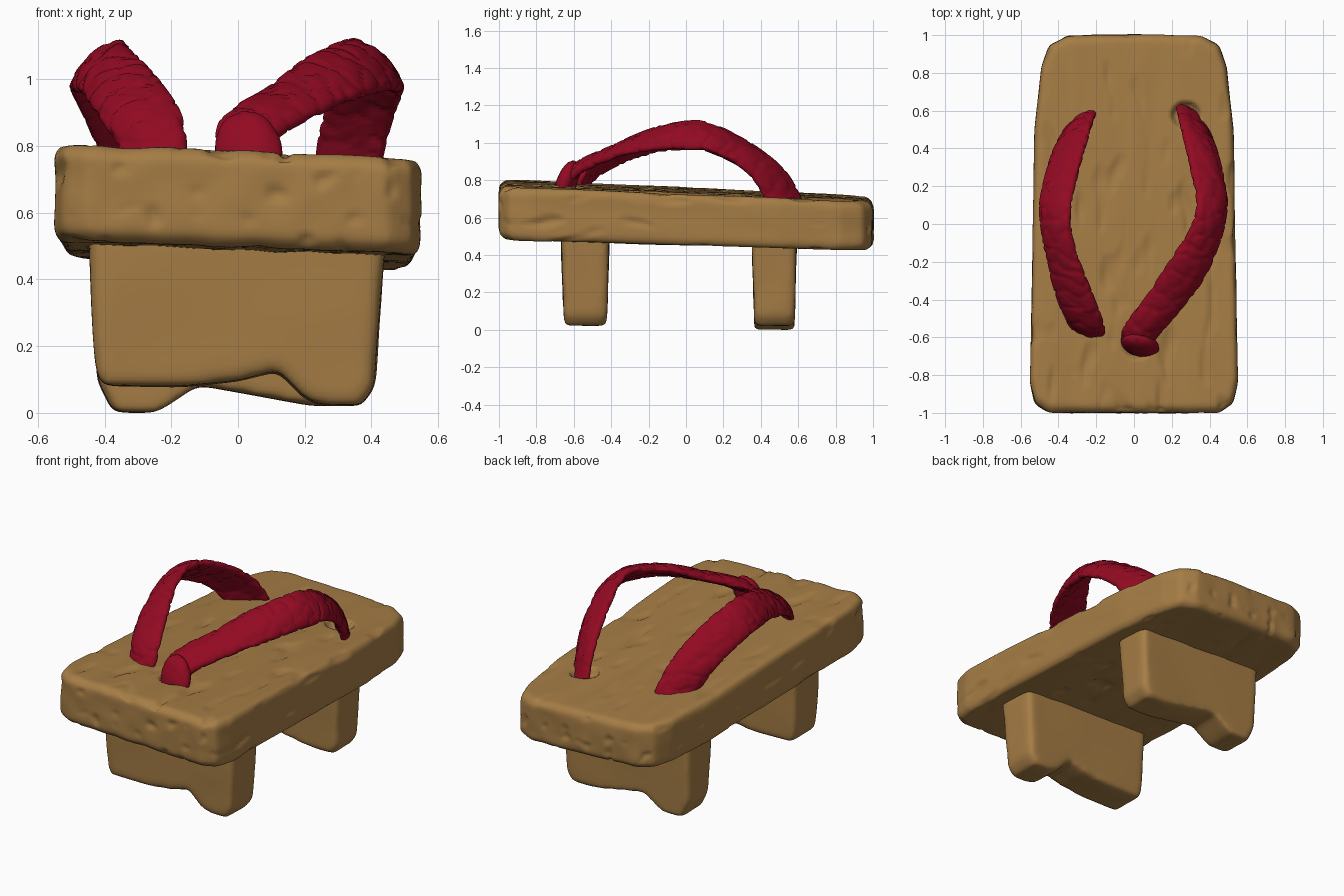
import bpy, bmesh, math
from mathutils import Vector, noise

if "Cube" in bpy.data.objects:
    bpy.data.objects.remove(bpy.data.objects["Cube"])


def material(name, rgb):
    m = bpy.data.materials.new(name)
    m.diffuse_color = (*rgb, 1)
    m.use_nodes = True
    m.node_tree.nodes["Principled BSDF"].inputs["Base Color"].default_value = m.diffuse_color
    return m


WOOD = material("warm_wood", (0.38, 0.205, 0.06))
RED = material("crimson_cloth", (0.29, 0.003, 0.016))


def add_object(name, bm, mat):
    bmesh.ops.recalc_face_normals(bm, faces=bm.faces[:])
    me = bpy.data.meshes.new(name)
    bm.to_mesh(me)
    bm.free()
    me.materials.append(mat)
    ob = bpy.data.objects.new(name, me)
    bpy.context.collection.objects.link(ob)
    return ob


def displace(ob, func):
    """Move every vertex along its normal by func(position, normal)."""
    me = ob.data
    me.update()
    moves = [v.co + v.normal * func(v.co, v.normal) for v in me.vertices]
    for v, co in zip(me.vertices, moves):
        v.co = co
    for p in me.polygons:
        p.use_smooth = True
    me.update()


def carved_block(name, outline, to_3d, lo, hi, inset, voxel, rounds):
    """Extruded outline with chamfered rims, remeshed and worn smooth."""
    bm = bmesh.new()
    cx = sum(p[0] for p in outline) / len(outline)
    cy = sum(p[1] for p in outline) / len(outline)
    rings = []
    for h, s in ((lo, inset), (lo + inset, 0), (hi - inset, 0), (hi, inset)):
        rings.append([bm.verts.new(to_3d(cx + (a - cx) * (1 - s), cy + (b - cy) * (1 - s), h))
                      for a, b in outline])
    n = len(outline)
    for r, q in zip(rings, rings[1:]):
        for i in range(n):
            bm.faces.new((r[i], r[(i + 1) % n], q[(i + 1) % n], q[i]))
    bm.faces.new(rings[0])
    bm.faces.new(rings[-1])
    ob = add_object(name, bm, WOOD)
    rm = ob.modifiers.new("remesh", 'REMESH')
    rm.mode = 'VOXEL'
    rm.voxel_size = voxel
    sm = ob.modifiers.new("wear", 'SMOOTH')
    sm.factor = 0.5
    sm.iterations = rounds
    bpy.context.view_layer.update()
    me = bpy.data.meshes.new_from_object(ob.evaluated_get(bpy.context.evaluated_depsgraph_get()))
    ob.modifiers.clear()
    ob.data = me
    if not me.materials:
        me.materials.append(WOOD)
    return ob


# Deck: rounded plank, wider at the front
deck_outline = [(-0.55, -0.84), (-0.525, -0.95), (-0.45, -1.0), (0.45, -1.0), (0.525, -0.95),
                (0.55, -0.84), (0.525, 0.5), (0.49, 0.83), (0.45, 0.945), (0.36, 0.995),
                (0, 1.005), (-0.36, 0.995), (-0.45, 0.945), (-0.49, 0.83), (-0.525, 0.5)]
deck = carved_block("deck", deck_outline, lambda a, b, h: (a, b, h), 0, 0.285, 0.03, 0.014, 12)


def grain(co, nor):
    p = Vector((co.x * 9, co.y * 2.2, co.z * 9))
    d = 0.006 * noise.noise(p)
    chip = noise.noise(Vector((co.x * 14 + 7, co.y * 5, co.z * 16)))
    d -= 0.03 * max(0, chip - 0.3)
    if nor.z > 0.5:
        # right rear strap hole, toe hole and the split at the front edge
        for hx, hy in ((0.275, 0.575), (0.02, -0.64)):
            r = math.hypot((co.x - hx) / 0.08, (co.y - hy) / 0.075)
            if r < 1:
                d -= 0.05 * min(1, (1 - r) * 4)
        if co.y < -0.8:
            d -= 0.02 * max(0, 1 - abs(co.x - 0.14) / 0.025) * min(1, (-0.8 - co.y) * 8)
    return d


displace(deck, grain)
# Tilt the plank: higher at the front and at its left side
for v in deck.data.vertices:
    t = v.co.z / 0.285
    bottom = 0.461 - 0.030 * v.co.y
    top = 0.736 - 0.044 * v.co.y
    v.co.z = bottom + (top - bottom) * t - 0.036 * v.co.x

# Legs: boards with one long foot and a shallow notch
front_profile = [(-0.45, 0.56), (-0.43, 0.12), (-0.41, 0.07), (-0.17, 0.07), (0.0, 0.088),
                 (0.12, 0.12), (0.2, 0.035), (0.25, 0.014), (0.37, 0.014), (0.41, 0.07),
                 (0.445, 0.56)]
rear_profile = [(-0.44, 0.56), (-0.42, 0.09), (-0.375, -0.005), (-0.25, -0.008), (-0.2, 0.02),
                (-0.12, 0.075), (0.05, 0.045), (0.22, 0.015), (0.37, 0.015), (0.405, 0.07),
                (0.435, 0.56)]
for name, profile, y0, y1 in (("front_leg", front_profile, -0.668, -0.41),
                              ("rear_leg", rear_profile, 0.352, 0.592)):
    leg = carved_block(name, profile, lambda a, b, h: (a, h, b), y0, y1, 0.03, 0.016, 16)
    displace(leg, lambda co, nor: 0.006 * noise.noise(Vector((co.x * 3, co.y * 6, co.z * 4))))
    mid = (y0 + y1) / 2
    for v in leg.data.vertices:  # slight taper to the foot
        v.co.y = mid + (v.co.y - mid) * (0.89 + 0.23 * min(v.co.z, 0.48))


def spline(pts, t):
    """Catmull-Rom point at t in 0..1."""
    pts = [Vector(p) for p in pts]
    pts = [2 * pts[0] - pts[1]] + pts + [2 * pts[-1] - pts[-2]]
    f = t * (len(pts) - 3)
    i = min(int(f), len(pts) - 4)
    f -= i
    a, b, c, d = pts[i:i + 4]
    return 0.5 * (2 * b + (c - a) * f + (2 * a - 5 * b + 4 * c - d) * f * f
                  + (3 * b - a - 3 * c + d) * f ** 3)


def wrinkles(co, nor):
    dist = noise.voronoi(co * 11)[0]
    return 0.002 - 0.008 * max(0, 1 - (dist[1] - dist[0]) / 0.16)


def strap(name, inner, outer, steps=140, sides=36):
    """Padded, slightly arched band between its inner (upper) and outer (lower) edge."""
    bm = bmesh.new()
    rings = []
    for s in range(steps + 1):
        t = s / steps
        a, b = spline(inner, t), spline(outer, t)
        t0, t1 = max(0, t - 0.01), min(1, t + 0.01)
        along = spline(inner, t1) + spline(outer, t1) - spline(inner, t0) - spline(outer, t0)
        half = (b - a) / 2
        mid = (a + b) / 2
        nor = along.cross(half).normalized()
        if nor.dot(mid - Vector((0, 0, 0.5))) < 0:
            nor = -nor
        ring = []
        for k in range(sides):
            u = 2 * math.pi * k / sides
            c, d = math.cos(u), math.sin(u)
            d = math.copysign(abs(d) ** 0.75, d)
            ring.append(bm.verts.new(mid + half * c + nor * (0.03 * d + 0.016 * (1 - c * c))))
        rings.append(ring)
    for r, q in zip(rings, rings[1:]):
        for k in range(sides):
            j = (k + 1) % sides
            bm.faces.new((r[k], r[j], q[j], q[k]))
    bm.faces.new(rings[0])
    bm.faces.new(rings[-1])
    ob = add_object(name, bm, RED)
    displace(ob, wrinkles)


# Straps: tall arches from the rear holes to the toe
strap("left_strap",
      [(-0.195, 0.63, 0.65), (-0.23, 0.51, 0.85), (-0.29, 0.3, 1.01), (-0.34, 0.06, 1.1),
       (-0.305, -0.15, 1.065), (-0.225, -0.36, 0.975), (-0.165, -0.52, 0.87), (-0.15, -0.6, 0.71)],
      [(-0.365, 0.48, 0.65), (-0.44, 0.34, 0.835), (-0.495, 0.12, 0.95), (-0.49, 0.0, 0.96),
       (-0.465, -0.16, 0.945), (-0.42, -0.35, 0.885), (-0.37, -0.48, 0.81), (-0.32, -0.56, 0.71)])
strap("right_strap",
      [(0.225, 0.64, 0.64), (0.25, 0.52, 0.845), (0.30, 0.3, 1.01), (0.335, 0.1, 1.1),
       (0.29, -0.04, 1.095), (0.2, -0.18, 1.05), (0.08, -0.36, 0.955), (-0.05, -0.54, 0.87),
       (-0.07, -0.62, 0.74)],
      [(0.40, 0.46, 0.64), (0.45, 0.33, 0.835), (0.49, 0.14, 0.95), (0.48, 0.02, 0.96),
       (0.45, -0.1, 0.965), (0.375, -0.28, 0.945), (0.25, -0.45, 0.895), (0.12, -0.6, 0.82),
       (0.1, -0.65, 0.74)])

# Toe knot: leaning puffed lump at the front hole
bm = bmesh.new()
bmesh.ops.create_uvsphere(bm, u_segments=40, v_segments=24, radius=1)
for v in bm.verts:
    x, y, z = v.co
    v.co = (0.033 + x * 0.1 - z * 0.01, -0.64 + y * 0.055 + z * 0.035 - x * 0.015, 0.775 + z * 0.122)
knot = add_object("toe_knot", bm, RED)
displace(knot, lambda co, nor: wrinkles(co, nor) * 0.5)

# Rest the model on the ground
objs = list(bpy.context.collection.objects)
low = min(v.co.z for o in objs for v in o.data.vertices)
for o in objs:
    for v in o.data.vertices:
        v.co.z -= low
    o.data.update()
